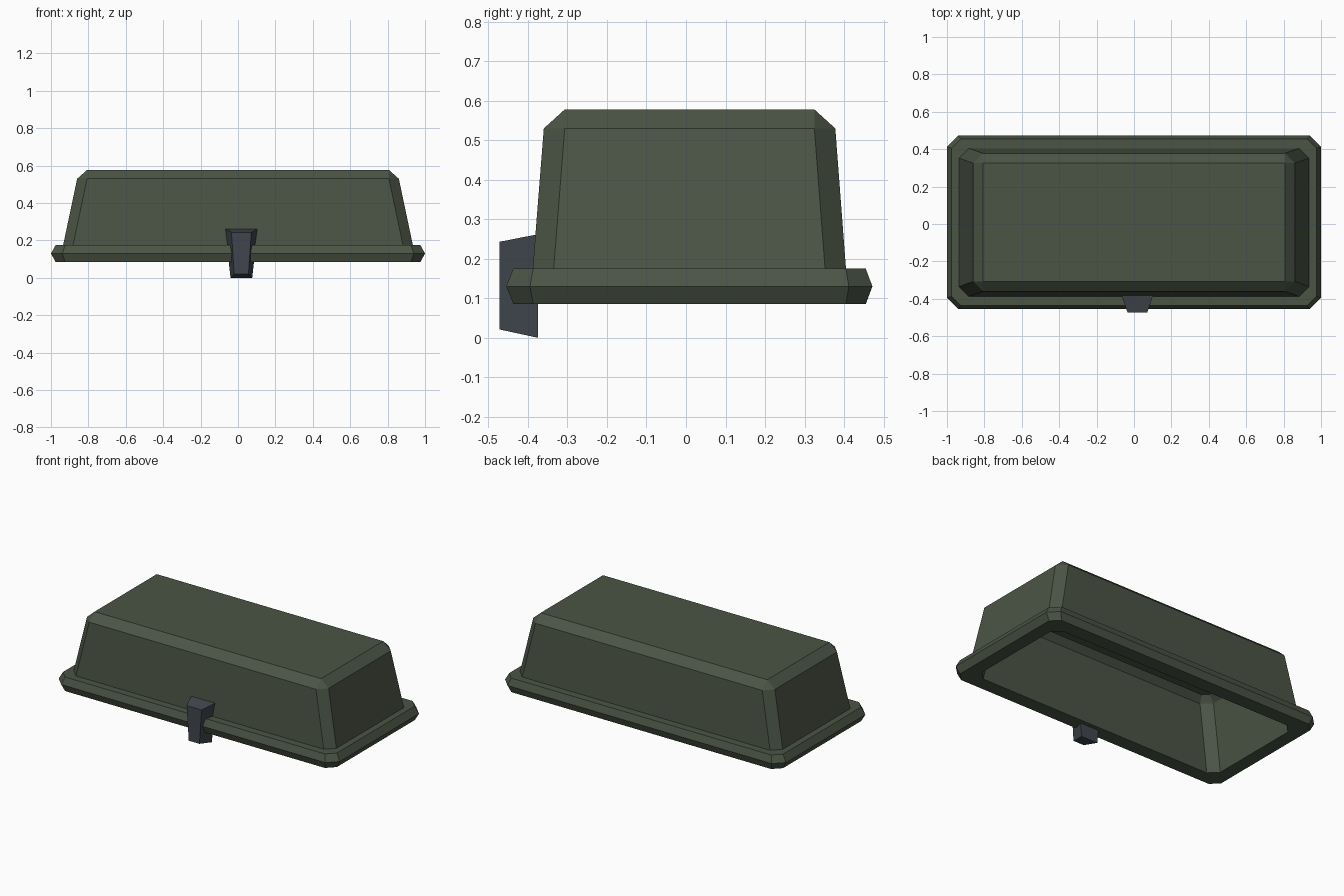
import bpy, bmesh

if "Cube" in bpy.data.objects:
    bpy.data.objects.remove(bpy.data.objects["Cube"])


def material(name, rgb):
    m = bpy.data.materials.new(name)
    m.diffuse_color = (*rgb, 1)
    m.use_nodes = True
    m.node_tree.nodes["Principled BSDF"].inputs["Base Color"].default_value = m.diffuse_color
    return m


def ring(x0, x1, y0, y1, z, c):
    """Rectangle with corners cut by c, counter-clockwise."""
    return [(x0 + c, y0, z), (x1 - c, y0, z), (x1, y0 + c, z), (x1, y1 - c, z),
            (x1 - c, y1, z), (x0 + c, y1, z), (x0, y1 - c, z), (x0, y0 + c, z)]


def loft(name, rings, mat):
    """Closed solid through the rings, capped at both ends."""
    bm = bmesh.new()
    loops = [[bm.verts.new(p) for p in r] for r in rings]
    for a, b in zip(loops, loops[1:]):
        n = len(a)
        for i in range(n):
            j = (i + 1) % n
            bm.faces.new((a[i], a[j], b[j], b[i]))
    bm.faces.new(loops[0][::-1])
    bm.faces.new(loops[-1])
    bmesh.ops.remove_doubles(bm, verts=bm.verts, dist=0.0005)
    bmesh.ops.recalc_face_normals(bm, faces=bm.faces)
    me = bpy.data.meshes.new(name)
    bm.to_mesh(me)
    bm.free()
    me.materials.append(mat)
    ob = bpy.data.objects.new(name, me)
    bpy.context.collection.objects.link(ob)
    return ob


green = material("olive_green", (0.070, 0.089, 0.060))
steel = material("dark_steel", (0.053, 0.062, 0.076))

# Hollow lid: half length, y front, y back, height, corner cut,
# running from the inner ceiling down, around the rim and up to the top
sections = [
    (0.775, -0.285, 0.300, 0.540, 0.030),   # inner ceiling
    (0.815, -0.318, 0.335, 0.500, 0.055),   # inner shoulder
    (0.890, -0.347, 0.365, 0.085, 0.055),   # inner opening
    (0.975, -0.437, 0.455, 0.085, 0.050),   # rim underside
    (1.000, -0.455, 0.472, 0.130, 0.060),   # rim edge
    (0.975, -0.437, 0.455, 0.175, 0.050),   # rim top
    (0.935, -0.388, 0.405, 0.175, 0.053),   # wall base
    (0.860, -0.360, 0.378, 0.530, 0.053),   # shoulder
    (0.806, -0.307, 0.325, 0.578, 0.000),   # flat top
]
loft("lid", [ring(-h, h, y0, y1, z, c) for h, y0, y1, z, c in sections], green)

# Latch: tapered block, wider at the top and at the back
back = [(-0.040, -0.375, 0.0), (0.076, -0.375, 0.0),
        (0.105, -0.375, 0.262), (-0.069, -0.375, 0.262)]
front = [(-0.020, -0.472, 0.021), (0.056, -0.472, 0.021),
         (0.071, -0.472, 0.243), (-0.035, -0.472, 0.243)]
loft("front_latch", [back, front], steel)
